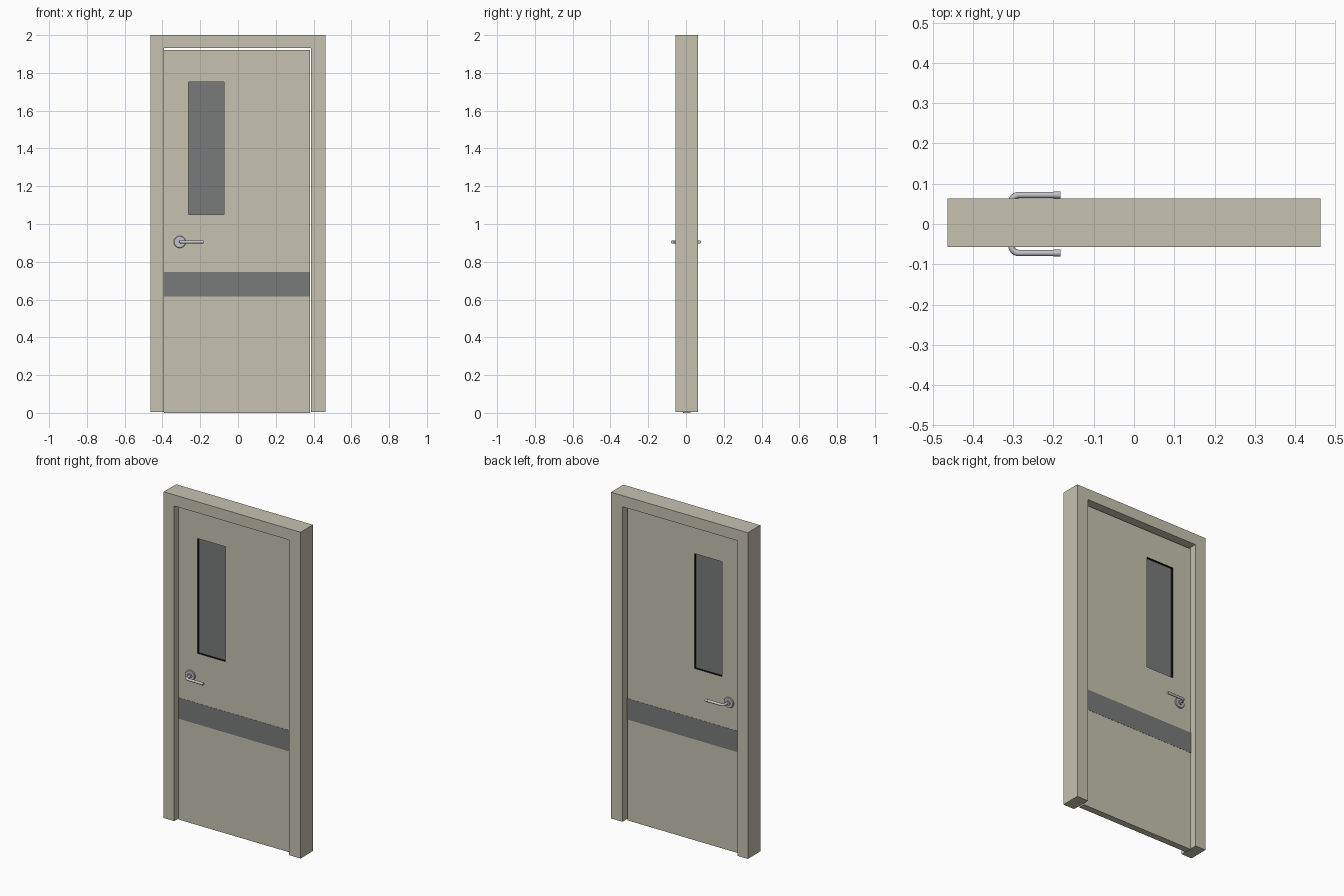
import bpy, bmesh, math
from mathutils import Vector

if "Cube" in bpy.data.objects:
    bpy.data.objects.remove(bpy.data.objects["Cube"])


def material(name, rgb):
    m = bpy.data.materials.new(name)
    m.diffuse_color = (*rgb, 1)
    m.use_nodes = True
    m.node_tree.nodes["Principled BSDF"].inputs["Base Color"].default_value = m.diffuse_color
    return m


BEIGE = material("beige paint", (0.564, 0.539, 0.434))
GREY = material("slate grey", (0.191, 0.198, 0.195))
BLACK = material("black seal", (0.004, 0.004, 0.004))
METAL = material("satin metal", (0.54, 0.54, 0.58))


def finish(name, bm, *mats):
    bmesh.ops.recalc_face_normals(bm, faces=bm.faces)
    me = bpy.data.meshes.new(name)
    bm.to_mesh(me)
    bm.free()
    for m in mats:
        me.materials.append(m)
    ob = bpy.data.objects.new(name, me)
    bpy.context.collection.objects.link(ob)
    return ob


def smooth(ob):
    bpy.ops.object.select_all(action='DESELECT')
    ob.select_set(True)
    bpy.context.view_layer.objects.active = ob
    bpy.ops.object.shade_smooth_by_angle(angle=math.radians(40))


def box(name, x0, x1, y0, y1, z0, z1, mat):
    bm = bmesh.new()
    bmesh.ops.create_cube(bm, size=1)
    for v in bm.verts:
        v.co = ((x0 + x1) / 2 + v.co.x * (x1 - x0),
                (y0 + y1) / 2 + v.co.y * (y1 - y0),
                (z0 + z1) / 2 + v.co.z * (z1 - z0))
    return finish(name, bm, mat)


# Shared measurements
LX0, LX1, LTOP = -0.391, 0.381, 1.922      # leaf
LY0, LY1 = -0.017, 0.023
FY0, FY1 = -0.0565, 0.0635                 # frame depth
WX0, WX1, WZ0, WZ1 = -0.261, -0.073, 1.05, 1.753   # window
MID = (LY0 + LY1) / 2

# Door frame: U profile extruded through the wall depth
bm = bmesh.new()
outline = [(-0.463, 0.005), (-0.392, 0.005), (-0.392, 1.932), (0.386, 1.932),
           (0.386, 0.005), (0.463, 0.005), (0.463, 2), (-0.463, 2)]
face = bm.faces.new([bm.verts.new((x, FY0, z)) for x, z in outline])
ext = bmesh.ops.extrude_face_region(bm, geom=[face], use_keep_orig=True)
bmesh.ops.translate(bm, vec=(0, FY1 - FY0, 0),
                    verts=[g for g in ext["geom"] if isinstance(g, bmesh.types.BMVert)])
finish("door_frame", bm, BEIGE)


# Door leaf: rectangular ring around the window, black reveal inside
def rect(bm, x0, x1, z0, z1, y):
    return [bm.verts.new((x, y, z)) for x, z in ((x0, z0), (x1, z0), (x1, z1), (x0, z1))]


bm = bmesh.new()
of, ob_ = (rect(bm, LX0, LX1, 0, LTOP, y) for y in (LY0, LY1))
nf, nb = (rect(bm, WX0, WX1, WZ0, WZ1, y) for y in (LY0, LY1))
for i in range(4):
    j = (i + 1) % 4
    for a, b, idx in ((of, nf, 0), (nf, nb, 1), (nb, ob_, 0), (ob_, of, 0)):
        bm.faces.new((a[i], a[j], b[j], b[i])).material_index = idx
finish("door_leaf", bm, BEIGE, BLACK)

# Window pane set back in the middle of the leaf
box("window_pane", WX0, WX1, MID - 0.006, MID + 0.006, WZ0, WZ1, GREY)

# Kick stripe plates and handles on both sides
for side, s, surf in (("front", -1, LY0), ("back", 1, LY1)):
    y0, y1 = sorted((surf, surf + s * 0.001))
    box(side + "_stripe", LX0, LX1, y0, y1, 0.617, 0.746, GREY)

    # round rosette with a raised inner step, lathed from a short profile
    hx, hz = -0.308, 0.905
    prof = [(0.032, 0), (0.032, 0.006), (0.029, 0.009), (0.014, 0.009), (0.014, 0.016), (0, 0.016)]
    bm = bmesh.new()
    vs = [bm.verts.new((hx + r, surf + s * h, hz)) for r, h in prof]
    es = [bm.edges.new(p) for p in zip(vs, vs[1:])]
    bmesh.ops.spin(bm, geom=vs + es, cent=(hx, 0, hz), axis=(0, 1, 0),
                   angle=2 * math.pi, steps=32)
    bmesh.ops.remove_doubles(bm, verts=bm.verts, dist=1e-5)
    smooth(finish(side + "_rosette", bm, METAL))

    # lever: round tube swept out from the door, round a bend and along x
    r, n, bend = 0.008, 16, 0.018
    ys, cx = s * 0.072, hx + 0.004
    path = [(Vector((cx, surf, hz)), Vector((0, s, 0)), r)]
    for k in range(9):
        t = k / 8 * math.pi / 2
        path.append((Vector((cx + bend * (1 - math.cos(t)), ys - s * bend * (1 - math.sin(t)), hz)),
                     Vector((math.sin(t), s * math.cos(t), 0)), r))
    path += [(Vector((x, ys, hz)), Vector((1, 0, 0)), q)
             for x, q in ((-0.2, r), (-0.2, r * 1.08), (-0.183, r * 1.08))]
    bm = bmesh.new()
    rings = []
    for p, d, q in path:
        side_v = d.cross(Vector((0, 0, 1)))
        rings.append([bm.verts.new(p + q * (side_v * math.cos(a) + Vector((0, 0, math.sin(a)))))
                      for a in (2 * math.pi * i / n for i in range(n))])
    for a, b in zip(rings, rings[1:]):
        for i in range(n):
            j = (i + 1) % n
            bm.faces.new((a[i], a[j], b[j], b[i]))
    bm.faces.new(rings[0])
    bm.faces.new(rings[-1])
    smooth(finish(side + "_lever", bm, METAL))
